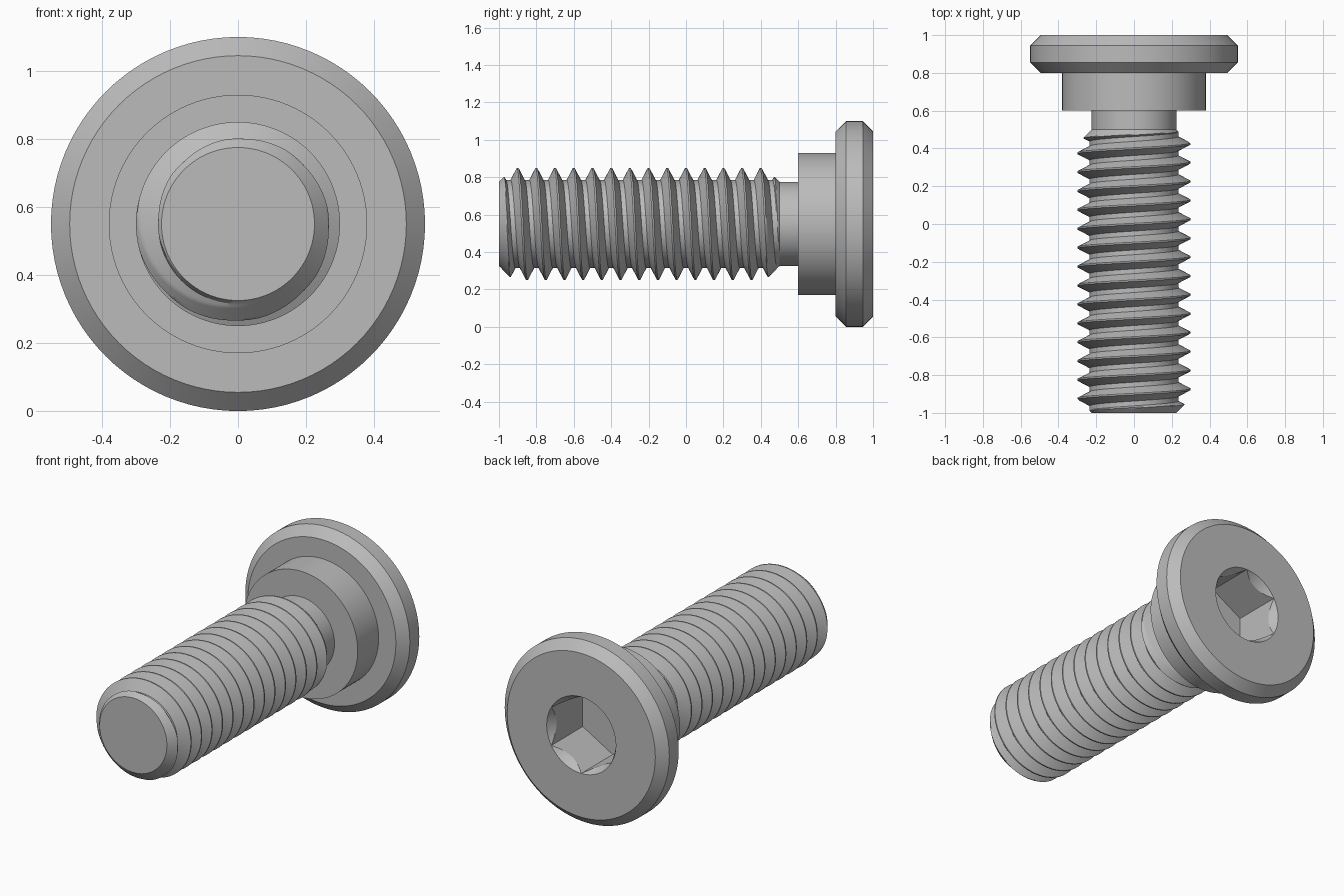
import bpy
import bmesh
from math import sin, cos, pi, radians, sqrt

SEGMENTS = 96
AXIS_Z = 0.55
CORE = 0.225          # neck and shank end radius
PITCH = 0.1
TIP, THREAD_END = -1.0, 0.5

default = bpy.data.objects.get("Cube")
if default:
    bpy.data.objects.remove(default, do_unlink=True)

steel = bpy.data.materials.new("grey_steel")
steel.use_nodes = True
colour = (0.5, 0.5, 0.5, 1)
steel.diffuse_color = colour
steel.node_tree.nodes["Principled BSDF"].inputs["Base Color"].default_value = colour


def point(bm, radius, y, angle):
    """Vertex around the screw axis, angle measured from the top towards +x."""
    return bm.verts.new((radius * sin(angle), y, AXIS_Z + radius * cos(angle)))


def skin(bm, rows):
    """Quads between successive rows of vertices."""
    for a, b in zip(rows, rows[1:]):
        for i in range(len(a) - 1):
            bm.faces.new((a[i], a[i + 1], b[i + 1], b[i]))


def finish(bm, name):
    """Weld, close the ends and make a smooth shaded object."""
    bmesh.ops.remove_doubles(bm, verts=bm.verts, dist=0.00005)
    bmesh.ops.holes_fill(bm, edges=[e for e in bm.edges if e.is_boundary], sides=0)
    bmesh.ops.recalc_face_normals(bm, faces=bm.faces)
    mesh = bpy.data.meshes.new(name)
    bm.to_mesh(mesh)
    bm.free()
    mesh.materials.append(steel)
    obj = bpy.data.objects.new(name, mesh)
    bpy.context.collection.objects.link(obj)
    bpy.ops.object.select_all(action='DESELECT')
    obj.select_set(True)
    bpy.context.view_layer.objects.active = obj
    bpy.ops.object.shade_smooth_by_angle(angle=radians(25))


angles = [2 * pi * i / SEGMENTS for i in range(SEGMENTS + 1)]

# Threaded shank: a ridge profile swept along a helix, chamfered at both ends
MAJOR, MINOR = 0.30, 0.235
CREST, ROOT = 0.004, 0.0375     # half widths of the ridge at top and foot
STEPS = 8
flank = [(CREST + (ROOT - CREST) * i / STEPS, MAJOR + (MINOR - MAJOR) * i / STEPS)
         for i in range(STEPS + 1)]
ridge = [(-d, r) for d, r in reversed(flank)] + flank

bm = bmesh.new()
rows = []
for turn in range(-2, 17):
    for offset, radius in ridge:
        row = []
        for a in angles:
            y = TIP + PITCH * (turn + a / (2 * pi)) + offset
            y = min(max(y, TIP), THREAD_END)
            limit = CORE + min(y - TIP, THREAD_END - y)
            row.append(point(bm, min(radius, limit), y, a))
        rows.append(row)
skin(bm, rows)
finish(bm, "threaded_shank")

# Neck, shoulder and chamfered head with a hexagonal socket
HEX = 0.231
SOCKET_DEPTH = 0.3


def hex_radius(a):
    return HEX * sqrt(3) / 2 / cos(a % (pi / 3) - pi / 6)


bm = bmesh.new()
outline = [(CORE, 0.5), (CORE, 0.6), (0.38, 0.6), (0.38, 0.8), (0.495, 0.8),
           (0.55, 0.855), (0.55, 0.945), (0.495, 1.0), (HEX, 1.0)]
rows = [[point(bm, r, y, a) for a in angles] for r, y in outline]
# Countersunk mouth of the socket, then its straight walls
rows.append([point(bm, hex_radius(a), 1 - 1.6 * (HEX - hex_radius(a)), a) for a in angles])
rows.append([point(bm, hex_radius(a), 1 - SOCKET_DEPTH, a) for a in angles])
skin(bm, rows)
finish(bm, "shoulder_and_socket_head")
